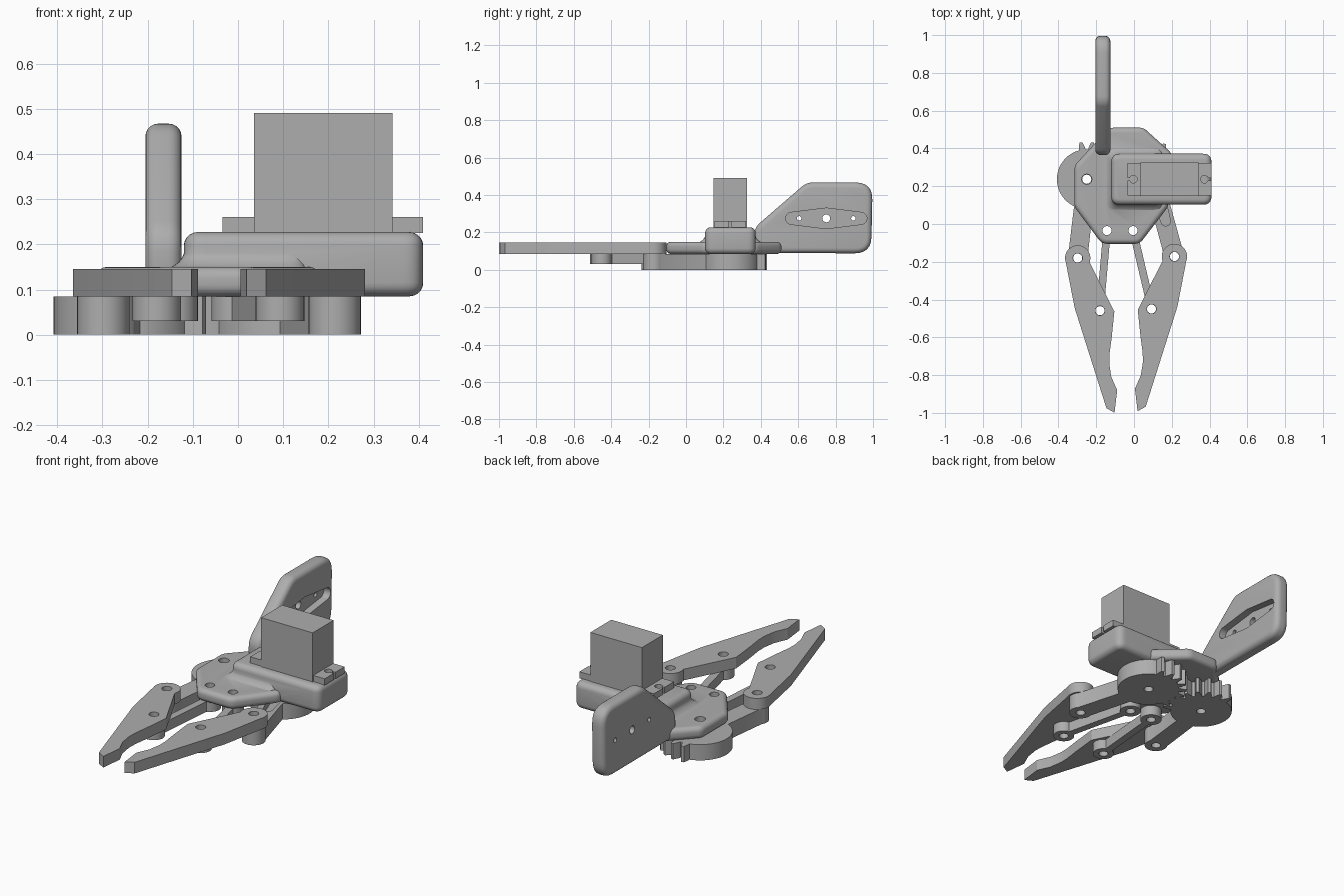
import bpy, bmesh
from math import sin, cos, pi, radians
from mathutils import Vector
from mathutils.geometry import convex_hull_2d

if "Cube" in bpy.data.objects:
    bpy.data.objects.remove(bpy.data.objects["Cube"], do_unlink=True)

grey = bpy.data.materials.new("plain grey")
grey.use_nodes = True
grey.diffuse_color = (0.42, 0.42, 0.42, 1)
grey.node_tree.nodes["Principled BSDF"].inputs["Base Color"].default_value = grey.diffuse_color


def circle(c, r, start=0, end=360, n=32):
    return [(c[0] + r * cos(radians(start + (end - start) * i / n)),
             c[1] + r * sin(radians(start + (end - start) * i / n))) for i in range(n + (end - start < 360))]


def hull(*circles):
    pts = [p for c, r in circles for p in circle(c, r)]
    return [pts[i] for i in convex_hull_2d(pts)]


def rect(x0, x1, y0, y1):
    return [(x0, y0), (x1, y0), (x1, y1), (x0, y1)]


def rounded(pts, r, n=6):
    out = []
    for i, p in enumerate(pts):
        p, a, b = Vector(p), Vector(pts[i - 1]), Vector(pts[(i + 1) % len(pts)])
        u, v = (a - p), (b - p)
        t = min(r * abs(cos(u.angle(v) / 2) / sin(u.angle(v) / 2)), u.length * .48, v.length * .48)
        s, e = p + u.normalized() * t, p + v.normalized() * t
        for k in range(n + 1):
            f = k / n
            out.append(tuple(s * (1 - f) ** 2 + p * 2 * f * (1 - f) + e * f * f))
    return out


def loft(name, layers, axis="Z"):
    """Skin a stack of (outline, height) layers and cap both ends."""
    bm = bmesh.new()
    rings = [[bm.verts.new((x, y, h) if axis == "Z" else (h, x, y)) for x, y in pts] for pts, h in layers]
    bm.faces.new(rings[0][::-1])
    bm.faces.new(rings[-1])
    for lo, hi in zip(rings, rings[1:]):
        for i in range(len(lo)):
            bm.faces.new((lo[i - 1], lo[i], hi[i], hi[i - 1]))
    bmesh.ops.recalc_face_normals(bm, faces=bm.faces)
    me = bpy.data.meshes.new(name)
    bm.to_mesh(me)
    bm.free()
    me.materials.append(grey)
    ob = bpy.data.objects.new(name, me)
    bpy.context.collection.objects.link(ob)
    return ob


def prism(name, pts, lo, hi, axis="Z"):
    return loft(name, [(pts, lo), (pts, hi)], axis)


def apply(ob, mod):
    bpy.context.view_layer.objects.active = ob
    bpy.ops.object.modifier_apply(modifier=mod.name)


def combine(ob, other, op="DIFFERENCE"):
    m = ob.modifiers.new("bool", "BOOLEAN")
    m.object, m.operation, m.solver = other, op, "EXACT"
    apply(ob, m)
    bpy.data.objects.remove(other, do_unlink=True)


def drill(ob, c, r, lo=-1, hi=1, axis="Z"):
    combine(ob, prism("cutter", circle(c, r, n=24), lo, hi, axis))


def soften(ob, width):
    m = ob.modifiers.new("bevel", "BEVEL")
    m.width, m.segments, m.limit_method, m.angle_limit = width, 5, "ANGLE", radians(50)
    apply(ob, m)


def smooth(ob):
    bpy.ops.object.select_all(action="DESELECT")
    ob.select_set(True)
    bpy.context.view_layer.objects.active = ob
    bpy.ops.object.shade_smooth_by_angle(angle=radians(30))


# Each side: gear centre, arm pivot, finger hole, base hole, first tooth angle, tooth direction
AXLE_Y = 0.237
sides = {"left": ((0.102, AXLE_Y), (0.214, -0.172), (0.093, -0.45), (-0.005, -0.035), 72, 1),
         "right": ((-0.25, AXLE_Y), (-0.298, -0.18), (-0.18, -0.459), (-0.143, -0.035), 99, -1)}

for side, (gear_c, pivot, grip, base_hole, first, turn) in sides.items():
    # Gear with teeth on its inner and rear arc, joined to its arm
    gear = prism(side + "_gear_arm", circle(gear_c, 0.158, n=64), 0, 0.085)
    for k in range(8):
        a = radians(first + turn * 18 * k)
        d, s = Vector((cos(a), sin(a))), Vector((-sin(a), cos(a)))
        tooth = [tuple(Vector(gear_c) + d * r + s * w) for r, w in
                 ((0.14, -0.019), (0.165, -0.017), (0.197, -0.008), (0.197, 0.008), (0.165, 0.017), (0.14, 0.019))]
        combine(gear, prism("tooth", tooth, 0, 0.085), "UNION")
    combine(gear, prism("arm", hull((gear_c, 0.05), (pivot, 0.052)), 0, 0.085), "UNION")
    combine(gear, prism("boss", circle(pivot, 0.058), 0, 0.085), "UNION")
    if side == "left":
        # Recess for the motor horn
        combine(gear, prism("horn", hull((gear_c, 0.04), ((0.168, 0.015), 0.025)), 0.05, 0.2))
    for c in (gear_c, pivot):
        drill(gear, c, 0.024)
    smooth(gear)

    # Parallel link under the finger
    link = prism(side + "_link", hull((grip, 0.02), (base_hole, 0.02)), 0.03, 0.085)
    for c in (grip, base_hole):
        combine(link, prism("boss", circle(c, 0.054), 0.03, 0.085), "UNION")
    for c in (grip, base_hole):
        drill(link, c, 0.024)
    smooth(link)

    # Finger, drawn relative to its pivot and mirrored for the other side
    outline = circle((0, 0), 0.067, -20, 200) + [
        (-0.194, -0.283), (-0.18, -0.42), (-0.168, -0.51), (-0.167, -0.56), (-0.178, -0.63),
        (-0.209, -0.7), (-0.195, -0.819), (-0.152, -0.795), (0.016, -0.265)]
    finger = prism(side + "_finger", [(pivot[0] + turn * x, pivot[1] + y) for x, y in outline], 0.085, 0.145)
    for c in (pivot, grip):
        drill(finger, c, 0.025)
    smooth(finger)

# Base plate with rounded edges
plate = prism("base_plate", rounded([(-0.315, 0.09), (-0.17, -0.105), (0.03, -0.105), (0.18, 0.09),
              (0.205, 0.37), (0.05, 0.51), (-0.13, 0.51), (-0.315, 0.31)], 0.06), 0.085, 0.15)
soften(plate, 0.025)

# Motor housing with a fillet where it meets the plate
housing = prism("motor_housing", rounded(rect(-0.12, 0.41, 0.102, 0.372), 0.045), 0.085, 0.227)
soften(housing, 0.03)
steps = [(0.145, 0.035), (0.153, 0.022), (0.161, 0.011), (0.172, 0.003), (0.185, -0.002)]
fillet = loft("housing_fillet", [(rounded(rect(-0.12 - o, 0.15, 0.102 - o, 0.372 + o), 0.045), z)
                                 for z, o in steps])

# Handle plate with a horn recess on one face
handle = prism("handle", rounded([(0.365, 0.09), (0.99, 0.088), (0.998, 0.467), (0.645, 0.467),
               (0.365, 0.225)], 0.09), -0.205, -0.125, "X")
soften(handle, 0.028)

combine(plate, housing, "UNION")
combine(plate, fillet, "UNION")
combine(plate, handle, "UNION")
for c, r in (((-0.143, -0.035), 0.024), ((-0.005, -0.035), 0.024), ((-0.25, AXLE_Y), 0.027)):
    drill(plate, c, r)
MID = 0.275
combine(plate, prism("recess", hull(((0.565, MID), 0.032), ((0.75, MID), 0.055), ((0.935, MID), 0.032)),
                     -0.165, 0, "X"))
for y, r in ((0.605, 0.012), (0.75, 0.021), (0.895, 0.012)):
    drill(plate, (y, MID), r, -0.4, 0, "X")
plate.name = "base_and_handle"
smooth(plate)

# Motor: slotted mounting flange and body
flange = prism("motor_flange", rect(-0.034, 0.41, 0.152, 0.322), 0.225, 0.26)
for x, x0, x1 in ((-0.003, -0.1, -0.003), (0.373, 0.373, 0.5)):
    drill(flange, (x, AXLE_Y), 0.02, 0.2, 0.3)
    combine(flange, prism("slit", rect(x0, x1, AXLE_Y - 0.007, AXLE_Y + 0.007), 0.2, 0.3))
body = prism("motor_body", rect(0.035, 0.342, 0.147, 0.325), 0.225, 0.491)
